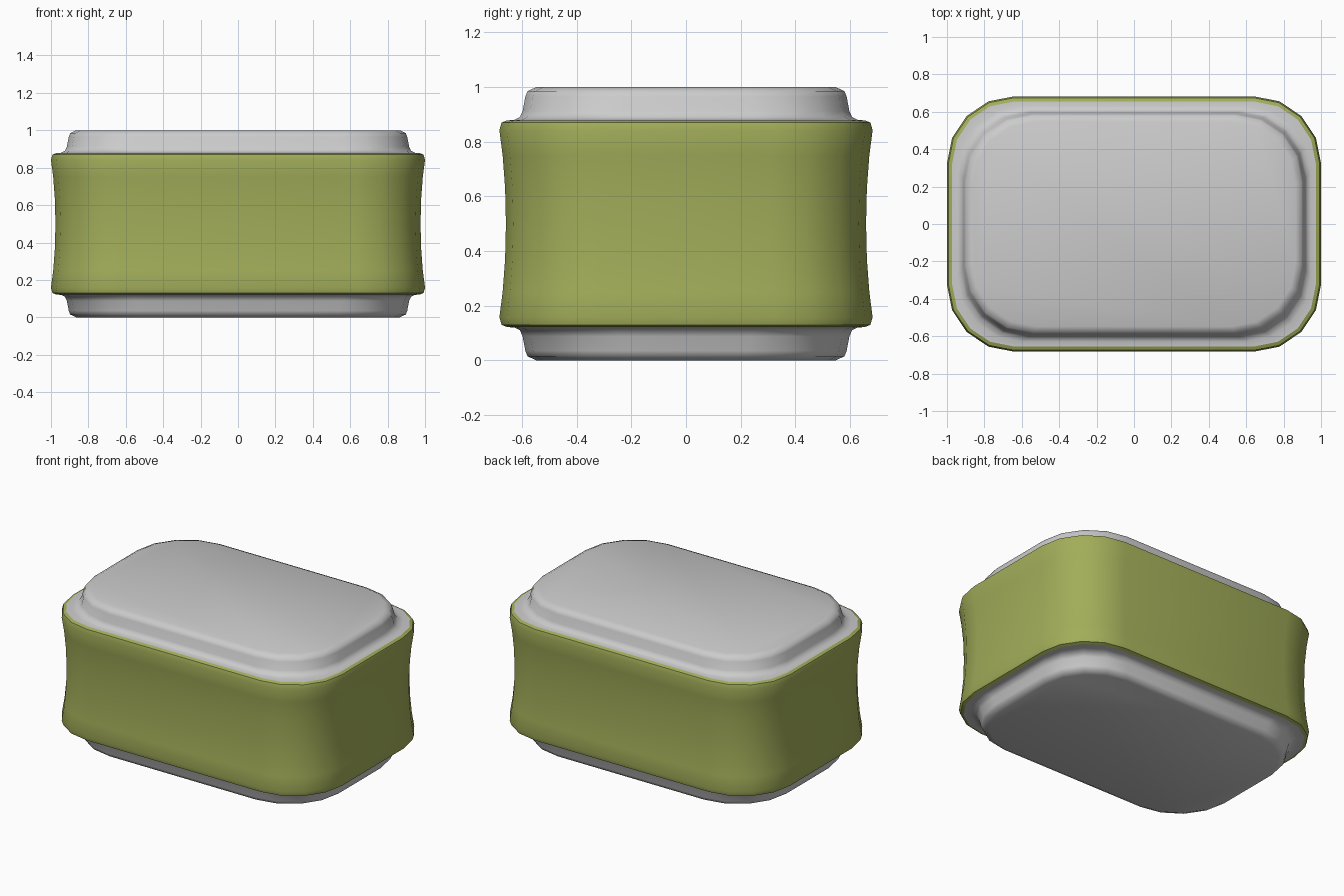
import bpy, bmesh, math

if "Cube" in bpy.data.objects:
    bpy.data.objects.remove(bpy.data.objects["Cube"])

SEGS = 4  # segments per rounded corner


def ring(bm, hx, r, z):
    """Rounded-rectangle loop of half width hx, corner radius r, at height z."""
    hy = hx - 0.317
    verts = []
    for q, (sx, sy) in enumerate([(1, 1), (-1, 1), (-1, -1), (1, -1)]):
        for i in range(SEGS + 1):
            a = math.pi / 2 * (q + i / SEGS)
            verts.append(bm.verts.new((sx * (hx - r) + r * math.cos(a),
                                       sy * (hy - r) + r * math.sin(a), z)))
    return verts


def loft(name, profile, cap=False, color=None):
    """Skin rings listed as (half width, corner radius, z); optionally close the last."""
    bm = bmesh.new()
    rings = [ring(bm, *p) for p in profile]
    for lo, hi in zip(rings, rings[1:]):
        n = len(lo)
        for i in range(n):
            j = (i + 1) % n
            bm.faces.new((lo[i], lo[j], hi[j], hi[i]))
    if cap:
        bm.faces.new(rings[-1])
    bmesh.ops.recalc_face_normals(bm, faces=bm.faces)
    # make sure normals face outward
    side = max(bm.faces, key=lambda f: f.calc_center_median().x)
    if side.normal.x < 0:
        bmesh.ops.reverse_faces(bm, faces=bm.faces)
    mesh = bpy.data.meshes.new(name)
    bm.to_mesh(mesh)
    bm.free()
    obj = bpy.data.objects.new(name, mesh)
    bpy.context.collection.objects.link(obj)
    if color:
        mat = bpy.data.materials.new(name)
        mat.diffuse_color = color
        mat.use_nodes = True
        mat.node_tree.nodes["Principled BSDF"].inputs["Base Color"].default_value = mat.diffuse_color
        mesh.materials.append(mat)
    bpy.ops.object.select_all(action='DESELECT')
    obj.select_set(True)
    bpy.context.view_layer.objects.active = obj
    bpy.ops.object.shade_smooth_by_angle(angle=math.radians(50))
    return obj


# Waisted green sleeve, symmetric about z = 0.5
half = [(0.972, 0.33, 0.122), (0.992, 0.352, 0.13), (1.0, 0.36, 0.158),
        (0.988, 0.355, 0.25), (0.979, 0.352, 0.37)]
sleeve = half + [(0.976, 0.35, 0.5)] + [(x, r, 1 - z) for x, r, z in reversed(half)]
loft("sleeve", sleeve, color=(0.36, 0.42, 0.10, 1))

# Stepped grey ends: shoulder, cove, wall, rounded rim and flat face
end = [(0.972, 0.33, 0.878), (0.945, 0.345, 0.88), (0.925, 0.355, 0.89),
       (0.915, 0.36, 0.912), (0.905, 0.36, 0.965), (0.897, 0.358, 0.985),
       (0.865, 0.34, 1.0)]
loft("top_end", end, cap=True)
loft("bottom_end", [(x, r, 1 - z) for x, r, z in end], cap=True)
